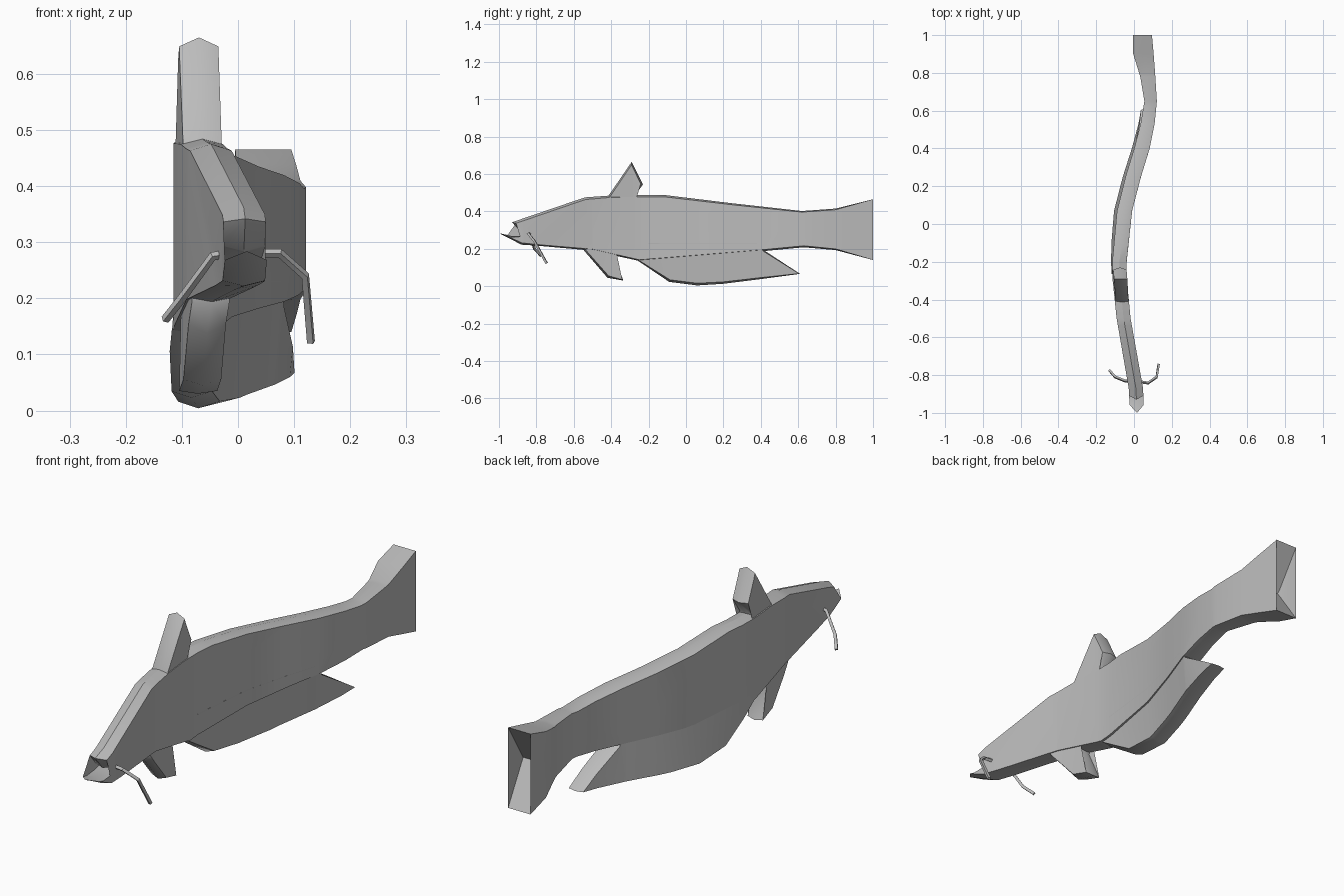
import bpy, bmesh, math
from mathutils import Vector

if "Cube" in bpy.data.objects:
    bpy.data.objects.remove(bpy.data.objects["Cube"])

grey = bpy.data.materials.new("grey")
grey.diffuse_color = (0.5, 0.5, 0.5, 1)
grey.use_nodes = True
grey.node_tree.nodes["Principled BSDF"].inputs["Base Color"].default_value = grey.diffuse_color

# swimming curve: y, centre x, half width
BEND = [(-1, .016, .037), (-.87, .010, .038), (-.5, -.055, .037), (-.28, -.077, .038),
        (-.2, -.077, .038), (.07, -.050, .040), (.25, -.004, .041), (.4, .042, .041),
        (.53, .072, .037), (.65, .088, .033), (.78, .073, .040), (.9, .050, .054), (1, .045, .050)]


def bend(y):
    y = max(-1, min(1, y))
    for a, b in zip(BEND, BEND[1:]):
        if y <= b[0]:
            t = (y - a[0]) / (b[0] - a[0])
            return a[1] + t * (b[1] - a[1]), a[2] + t * (b[2] - a[2])


def finish(ob, angle):
    ob.data.materials.append(grey)
    bpy.ops.object.select_all(action='DESELECT')
    ob.select_set(True)
    bpy.context.view_layer.objects.active = ob
    bpy.ops.object.shade_smooth_by_angle(angle=math.radians(angle))


def slab(name, outline, width=1.0, lean=0.0, pivot=0.2, angle=28):
    """Slab with a raised centre ridge round its rim (y, z, ridge), bent along the curve."""
    n = len(outline)
    p = [Vector(o[:2]) for o in outline]
    area = sum(p[i - 1].x * p[i].y - p[i].x * p[i - 1].y for i in range(n))
    inset = []
    for i in range(n):
        d = (p[i] - p[i - 1]).normalized() + (p[(i + 1) % n] - p[i]).normalized()
        inward = Vector((-d.y, d.x)).normalized() * (1 if area > 0 else -1)
        inset.append(p[i] + inward * outline[i][2])
    bm = bmesh.new()
    rings = [[bm.verts.new((x, v.x, v.y)) for v in ring]
             for x, ring in ((-1, inset), (0, p), (1, inset))]
    for a, b in zip(rings, rings[1:]):
        for i in range(n):
            j = (i + 1) % n
            bm.faces.new((a[i], a[j], b[j], b[i]))
    caps = [bm.faces.new(rings[0][::-1]), bm.faces.new(rings[2])]
    bmesh.ops.triangulate(bm, faces=caps)
    for y, _, _ in BEND[1:-1]:
        bmesh.ops.bisect_plane(bm, geom=bm.verts[:] + bm.edges[:] + bm.faces[:],
                               plane_co=(0, y, 0), plane_no=(0, 1, 0), dist=1e-5)
    for v in bm.verts:
        c, h = bend(v.co.y)
        v.co.x = c + v.co.x * h * width + lean * (v.co.z - pivot)
    bmesh.ops.recalc_face_normals(bm, faces=bm.faces[:])
    me = bpy.data.meshes.new(name)
    bm.to_mesh(me)
    bm.free()
    ob = bpy.data.objects.new(name, me)
    bpy.context.collection.objects.link(ob)
    finish(ob, angle)


# body with open mouth and forked tail
slab("body", [
    (-.93, .342, .022), (-.54, .475, .012), (-.4, .485, .01), (-.12, .488, .01),
    (.25, .443, .008), (.62, .402, .006), (.8, .415, .006), (1, .465, 0), (.89, .30, 0),
    (1, .14, 0), (.8, .193, .006), (.63, .208, .008), (.42, .188, .008), (-.25, .135, .006),
    (-.5, .19, .008), (-.8, .217, .006), (-.88, .222, .01), (-1, .284, .045),
    (-.93, .268, .006), (-.83, .268, 0), (-.88, .284, .012)])
# fins, rooted inside the body
slab("dorsal_fin", [(-.42, .475, .01), (-.29, .665, .016), (-.23, .545, .012),
                    (-.275, .48, .01), (-.28, .42, 0), (-.42, .42, 0)], .92, .03, .45, 50)
slab("pelvic_fin", [(-.545, .19, .01), (-.42, .045, .012), (-.335, .03, .008),
                    (-.385, .165, .012), (-.38, .22, 0), (-.54, .22, 0)], .9, 0, .2, 50)
slab("anal_fin", [(-.27, .145, .006), (-.09, .023, .012), (.06, .004, .012), (.2, .013, .01),
                  (.4, .038, .008), (.61, .066, .006), (.42, .19, .006), (.38, .23, 0),
                  (-.2, .23, 0)], .93, .1, .2, 40)


# whiskers: tapered square tubes
def whisker(name, pts):
    cu = bpy.data.curves.new(name, 'CURVE')
    cu.dimensions = '3D'
    cu.bevel_depth = .008
    cu.bevel_resolution = 0
    cu.use_fill_caps = True
    s = cu.splines.new('POLY')
    s.points.add(len(pts) - 1)
    for q, co in zip(s.points, pts):
        q.co = (*co, 1)
    ob = bpy.data.objects.new(name, cu)
    bpy.context.collection.objects.link(ob)
    bpy.ops.object.select_all(action='DESELECT')
    ob.select_set(True)
    bpy.context.view_layer.objects.active = ob
    bpy.ops.object.convert(target='MESH')
    finish(bpy.context.object, 30)


whisker("right_whisker", [(.03, -.835, .28), (.075, -.842, .28), (.12, -.81, .24), (.13, -.745, .122)])
whisker("left_whisker", [(-.01, -.83, .28), (-.045, -.832, .275), (-.1, -.81, .2), (-.13, -.775, .162)])
